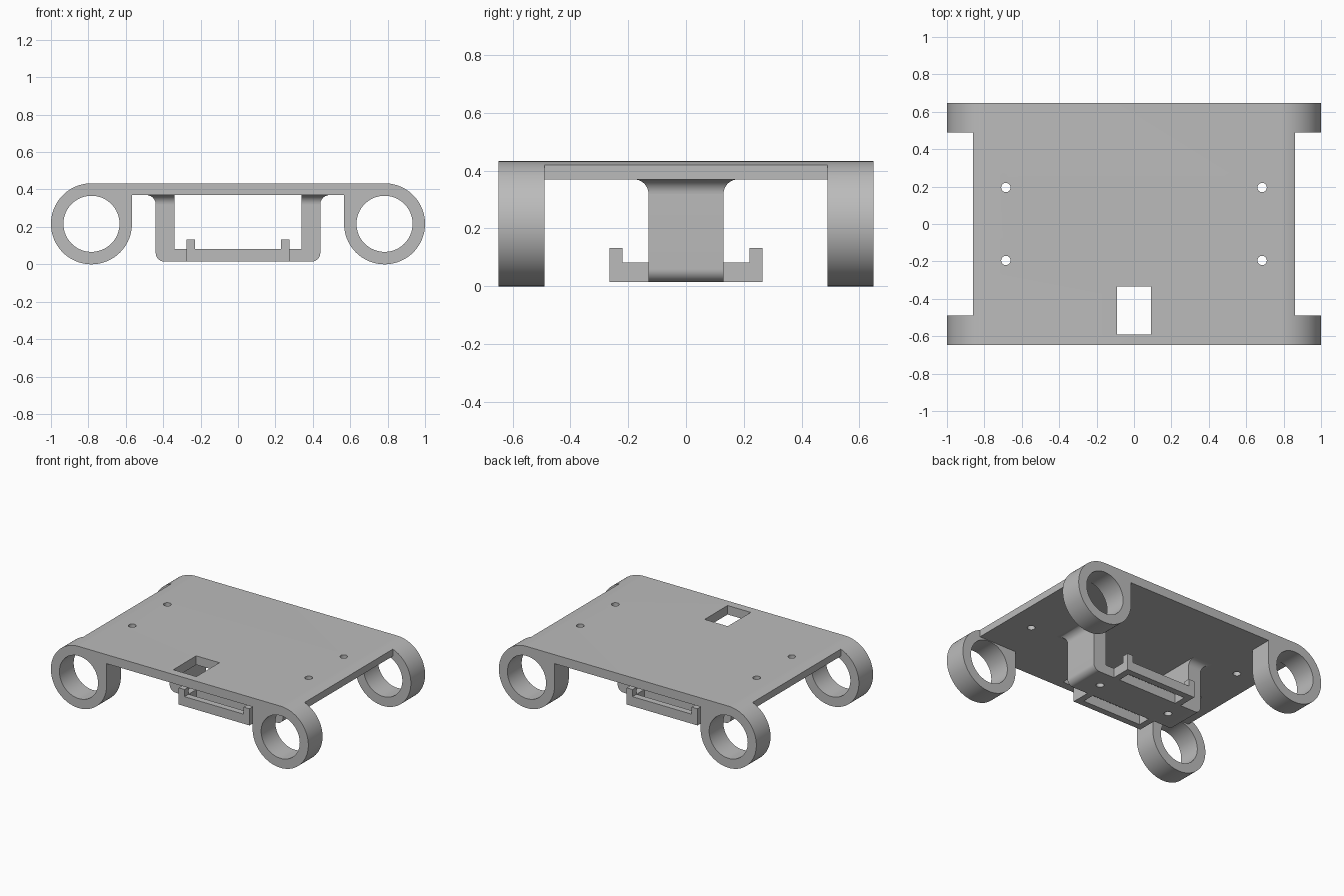
import bpy, bmesh, math
from mathutils import Matrix

if "Cube" in bpy.data.objects:
    bpy.data.objects.remove(bpy.data.objects["Cube"], do_unlink=True)

grey = bpy.data.materials.new("plain_grey")
grey.use_nodes = True
grey.diffuse_color = (0.5, 0.5, 0.5, 1)
grey.node_tree.nodes["Principled BSDF"].inputs["Base Color"].default_value = (0.5, 0.5, 0.5, 1)


def finish(name, bm):
    bmesh.ops.recalc_face_normals(bm, faces=bm.faces)
    mesh = bpy.data.meshes.new(name)
    bm.to_mesh(mesh)
    bm.free()
    mesh.materials.append(grey)
    obj = bpy.data.objects.new(name, mesh)
    bpy.context.collection.objects.link(obj)
    return obj


def extrude_y(name, outline, y0, y1):
    """Solid from an x-z outline, running from y0 to y1."""
    bm = bmesh.new()
    face = bm.faces.new([bm.verts.new((x, y0, z)) for x, z in outline])
    side = bmesh.ops.extrude_face_region(bm, geom=[face])["geom"]
    verts = [v for v in side if isinstance(v, bmesh.types.BMVert)]
    bmesh.ops.translate(bm, vec=(0, y1 - y0, 0), verts=verts)
    return finish(name, bm)


def box(name, x0, x1, y0, y1, z0, z1):
    return extrude_y(name, [(x0, z0), (x1, z0), (x1, z1), (x0, z1)], y0, y1)


def cylinder(name, centre, radius, depth, axis="Z", segments=32):
    bm = bmesh.new()
    bmesh.ops.create_cone(bm, cap_ends=True, segments=segments,
                          radius1=radius, radius2=radius, depth=depth)
    if axis == "Y":
        bm.transform(Matrix.Rotation(math.pi / 2, 4, "X"))
    bm.transform(Matrix.Translation(centre))
    return finish(name, bm)


def activate(obj):
    bpy.ops.object.select_all(action="DESELECT")
    obj.select_set(True)
    bpy.context.view_layer.objects.active = obj


def cut(obj, cutter):
    mod = obj.modifiers.new("cut", "BOOLEAN")
    mod.operation = "DIFFERENCE"
    mod.solver = "EXACT"
    mod.object = cutter
    activate(obj)
    bpy.ops.object.modifier_apply(modifier=mod.name)
    bpy.data.objects.remove(cutter, do_unlink=True)


def arc(cx, cz, r, a0, a1, n):
    angles = [math.radians(a0 + (a1 - a0) * i / n) for i in range(n + 1)]
    return [(cx + r * math.cos(a), cz + r * math.sin(a)) for a in angles]


def mirrored(points):
    return points + [(-x, z) for x, z in reversed(points)]


R, BORE = 0.2165, 0.15
RING_X, HALF_Y, RING_Y = 1 - R, 0.648, 0.49
PLATE_Z, FLOOR_Z, FLOOR_TOP = 0.37, 0.015, 0.082

# Deck with four bored corner rings
half = [(RING_X - R, PLATE_Z)] + arc(RING_X, R, R, 180, 450, 72)
deck = extrude_y("deck_with_rings", mirrored(half), -HALF_Y, HALF_Y)
cut(deck, box("cutter", -2, 2, -RING_Y, RING_Y, -1, PLATE_Z))
for s in (-1, 1):
    x0, x1 = sorted((s * 0.86, s * 2))
    cut(deck, box("cutter", x0, x1, -RING_Y, RING_Y, -1, 1))
    for t in (-1, 1):
        cut(deck, cylinder("cutter", (s * RING_X, t * 0.57, R), BORE, 0.3, "Y", 64))
        cut(deck, cylinder("cutter", (s * 0.685, t * 0.195, 0.4), 0.025, 0.3))
cut(deck, box("cutter", -0.09, 0.09, -0.59, -0.335, 0.2, 0.6))

# Hanging U bracket with rounded lower corners
OUT, IN, DEPTH, FILLET = 0.44, 0.34, 0.13, 0.05
corner = 0.045
half = [(IN, FLOOR_TOP), (IN, PLATE_Z), (OUT, PLATE_Z)]
half += arc(OUT - corner, FLOOR_Z + corner, corner, 0, -90, 10)
bracket = extrude_y("hanging_bracket", mirrored(half), -DEPTH, DEPTH)
for s in (-1, 1):
    cut(bracket, cylinder("cutter", (s * 0.28, 0, 0.05), 0.025, 0.2))

# Flared fillets where the bracket meets the deck
for s, name in ((1, "left_flare"), (-1, "right_flare")):
    bm = bmesh.new()
    rings = []
    for i in range(11):
        a = math.pi / 2 * i / 10
        d = FILLET * (1 - math.cos(a))
        z = PLATE_Z - FILLET + FILLET * math.sin(a)
        x, y = OUT + d, DEPTH + d
        rings.append([bm.verts.new((s * px, py, z))
                      for px, py in ((IN, -y), (x, -y), (x, y), (IN, y))])
    for low, high in zip(rings, rings[1:]):
        for k in range(4):
            n = (k + 1) % 4
            bm.faces.new((low[k], low[n], high[n], high[k]))
    bm.faces.new(rings[0])
    bm.faces.new(rings[-1])
    finish(name, bm)

# Open frames with corner posts in front of and behind the bracket floor
TRAY_X, TRAY_Y, BAR = 0.275, 0.265, 0.045
for t, name in ((-1, "front"), (1, "back")):
    y0, y1 = sorted((t * DEPTH, t * TRAY_Y))
    frame = box(name + "_frame", -TRAY_X, TRAY_X, y0, y1, FLOOR_Z, FLOOR_TOP)
    h0, h1 = sorted((t * (DEPTH - 0.1), t * (TRAY_Y - BAR)))
    cut(frame, box("cutter", BAR - TRAY_X, TRAY_X - BAR, h0, h1, -0.2, 0.3))
    p0, p1 = sorted((t * (TRAY_Y - BAR), t * TRAY_Y))
    for s, side in ((1, "left"), (-1, "right")):
        x0, x1 = sorted((s * (TRAY_X - BAR), s * TRAY_X))
        box(name + "_" + side + "_post", x0, x1, p0, p1, FLOOR_TOP, 0.132)

# Smooth the round surfaces, keep edges sharp
for obj in list(bpy.context.scene.objects):
    if obj.type == "MESH":
        activate(obj)
        bpy.ops.object.shade_smooth_by_angle(angle=math.radians(30))
